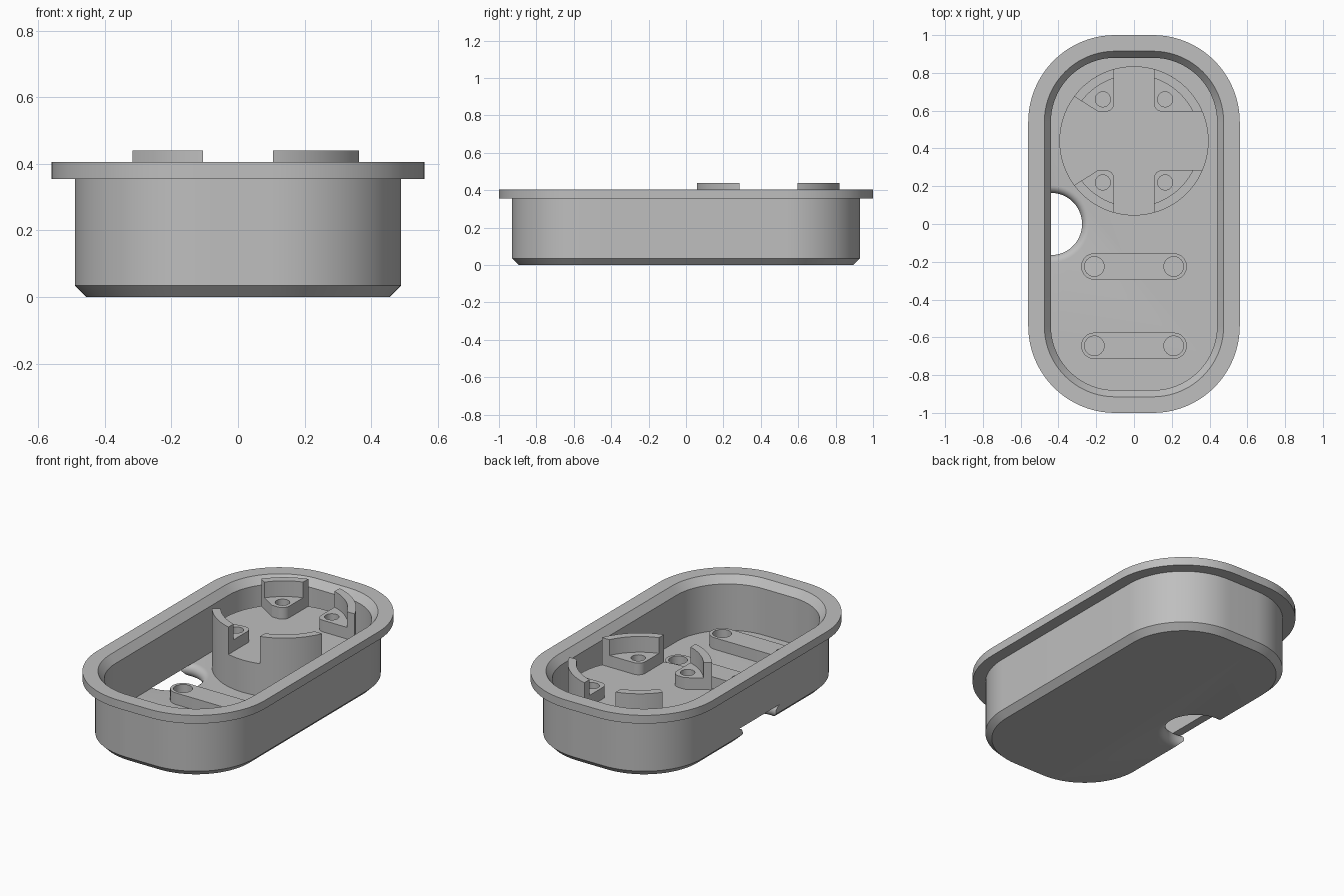
import bpy, bmesh
from math import sin, cos, asin, acos, atan2, pi, radians, sqrt

if "Cube" in bpy.data.objects:
    bpy.data.objects.remove(bpy.data.objects["Cube"])

grey = bpy.data.materials.new("plain_grey")
grey.use_nodes = True
colour = (0.52, 0.52, 0.52, 1)
grey.diffuse_color = colour
grey.node_tree.nodes["Principled BSDF"].inputs["Base Color"].default_value = colour


def arc(cx, cy, r, a0, a1, n=16):
    return [(cx + r * cos(a0 + (a1 - a0) * i / n),
             cy + r * sin(a0 + (a1 - a0) * i / n)) for i in range(n + 1)]


def rounded(hx, hy, r, n=20):
    """Rounded rectangle from corner centres (hx, hy) and corner radius."""
    pts = []
    for k, (sx, sy) in enumerate([(1, 1), (-1, 1), (-1, -1), (1, -1)]):
        pts += arc(sx * hx, sy * hy, r, k * pi / 2, (k + 1) * pi / 2, n)
    return pts


def circle(cx, cy, r, n=48):
    return arc(cx, cy, r, 0, 2 * pi, n)[:-1]


def loft(name, rings):
    """Closed solid through (outline, z) rings with equal point counts."""
    bm = bmesh.new()
    loops = [[bm.verts.new((x, y, z)) for x, y in pts] for pts, z in rings]
    n = len(loops[0])
    for a, b in zip(loops, loops[1:]):
        for i in range(n):
            j = (i + 1) % n
            bm.faces.new((a[i], a[j], b[j], b[i]))
    bm.faces.new(loops[0][::-1])
    bm.faces.new(loops[-1])
    bmesh.ops.remove_doubles(bm, verts=bm.verts, dist=1e-5)
    bmesh.ops.recalc_face_normals(bm, faces=bm.faces)
    me = bpy.data.meshes.new(name)
    bm.to_mesh(me)
    bm.free()
    ob = bpy.data.objects.new(name, me)
    bpy.context.collection.objects.link(ob)
    me.materials.append(grey)
    return ob


def prism(name, pts, z0, z1):
    return loft(name, [(pts, z0), (pts, z1)])


def activate(ob):
    bpy.ops.object.select_all(action='DESELECT')
    ob.select_set(True)
    bpy.context.view_layer.objects.active = ob


def cut(ob, cutter):
    mod = ob.modifiers.new("cut", 'BOOLEAN')
    mod.object = cutter
    mod.operation = 'DIFFERENCE'
    mod.solver = 'EXACT'
    activate(ob)
    bpy.ops.object.modifier_apply(modifier=mod.name)
    bpy.data.objects.remove(cutter)


def smooth(ob):
    activate(ob)
    bpy.ops.object.shade_smooth_by_angle(angle=radians(30))


FLOOR, DISC, SHELF, TOP = 0.08, 0.275, 0.345, 0.44

# Tray: chamfered base, wall, flange, bevelled mouth, cavity
profile = [(0.355, 0), (0.39, 0.035), (0.39, 0.355), (0.46, 0.355),
           (0.46, 0.405), (0.375, 0.405), (0.34, 0.36), (0.34, FLOOR)]
tray = loft("tray", [(rounded(0.1, 0.54, r), z) for r, z in profile])

# Cable opening with a fully rounded edge
half = FLOOR / 2
rings = [(circle(-0.44, 0, 0.205), -0.02)]
for i in range(13):
    a = -pi / 2 + pi * i / 12
    rings.append((circle(-0.44, 0, 0.205 - half * cos(a)), half + half * sin(a)))
rings.append((circle(-0.44, 0, 0.205), FLOOR + 0.0005))
cut(tray, loft("cable_cutter", rings))
smooth(tray)

# Round pedestal
CY, R, RI = 0.44, 0.395, 0.348
smooth(prism("pedestal", circle(0, CY, R, 96), FLOOR, DISC))

# Four corner clips: a shelf with a hole and a raised curved lip
U, V, F = 0.105, 0.155, 0.045
for sx, side in ((1, "left"), (-1, "right")):
    for sy, end in ((1, "back"), (-1, "front")):
        place = lambda pts: [(sx * u, CY + sy * v) for u, v in pts]
        if sx > 0:
            a0, b0, extra = asin(V / R), asin(V / RI), []
        else:
            a0, b0, extra = atan2(0.235, 0.317), atan2(0.21, 0.278), [(0.19, V)]
        a1, b1 = acos(U / R), acos(U / RI)
        corner = arc(U + F, V + F, F, pi, 1.5 * pi, 8)
        outer = arc(0, 0, R, a0, a1, 20)
        shelf = prism(f"{end}_{side}_shelf", place(corner + extra + outer), DISC, SHELF)
        cut(shelf, prism("hole_cutter", circle(sx * 0.165, CY + sy * 0.22, 0.04, 32),
                         DISC - 0.05, SHELF + 0.05))
        smooth(shelf)
        lip = outer + arc(0, 0, RI, b1, b0, 20)
        smooth(prism(f"{end}_{side}_lip", place(lip), SHELF, TOP))

# Two mounting bars with a hole at each end
for name, y in (("middle_bar", -0.225), ("front_bar", -0.645)):
    outline = arc(0.21, y, 0.07, -pi / 2, pi / 2) + arc(-0.21, y, 0.07, pi / 2, 1.5 * pi)
    bar = prism(name, outline, FLOOR, 0.15)
    for x in (-0.21, 0.21):
        cut(bar, prism("hole_cutter", circle(x, y, 0.052, 32), FLOOR - 0.05, 0.2))
    smooth(bar)
